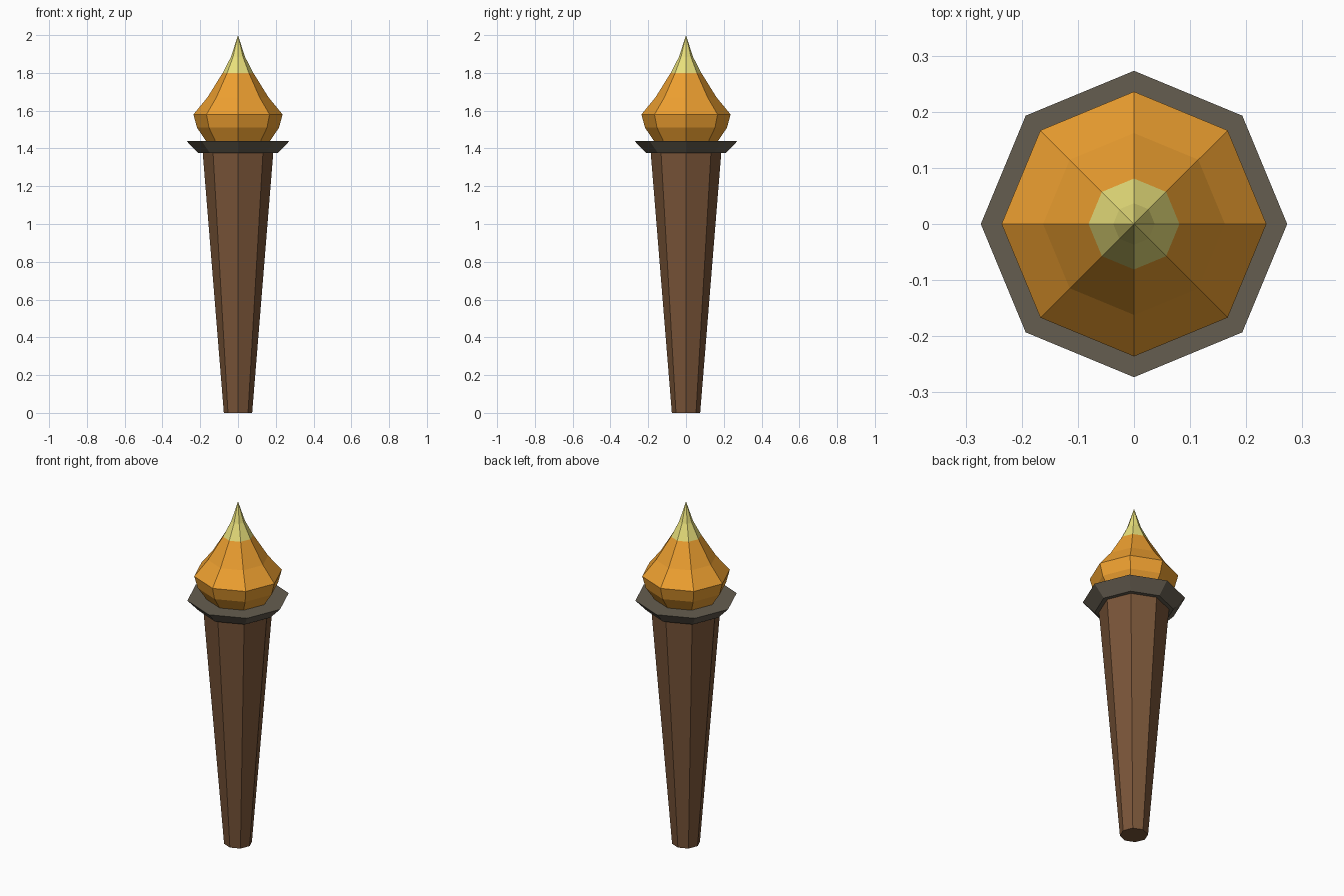
import bpy, bmesh
from math import cos, sin, pi

if "Cube" in bpy.data.objects:
    bpy.data.objects.remove(bpy.data.objects["Cube"])

SIDES = 8


def material(name, rgb):
    m = bpy.data.materials.new(name)
    m.diffuse_color = (*rgb, 1)
    m.use_nodes = True
    m.node_tree.nodes["Principled BSDF"].inputs["Base Color"].default_value = m.diffuse_color
    return m


def turned(name, profile, mat, cap_bottom=True, cap_top=True):
    """Octagonal solid from (radius, z) rings, corners on the axes."""
    bm = bmesh.new()
    rings = []
    for r, z in profile:
        if r == 0:
            rings.append([bm.verts.new((0, 0, z))])
        else:
            rings.append([bm.verts.new((r * cos(2 * pi * i / SIDES), r * sin(2 * pi * i / SIDES), z))
                          for i in range(SIDES)])
    for low, high in zip(rings, rings[1:]):
        for i in range(SIDES):
            j = (i + 1) % SIDES
            if len(high) == 1:
                bm.faces.new((low[i], low[j], high[0]))
            else:
                bm.faces.new((low[i], low[j], high[j], high[i]))
    if cap_bottom:
        bm.faces.new(rings[0][::-1])
    if cap_top and len(rings[-1]) > 1:
        bm.faces.new(rings[-1])
    mesh = bpy.data.meshes.new(name)
    bm.to_mesh(mesh)
    bm.free()
    mesh.materials.append(mat)
    obj = bpy.data.objects.new(name, mesh)
    bpy.context.collection.objects.link(obj)
    return obj


wood = material("wood", (0.19, 0.09, 0.04))
iron = material("iron", (0.13, 0.11, 0.08))
orange = material("flame_orange", (0.85, 0.35, 0.03))
yellow = material("flame_yellow", (0.82, 0.75, 0.2))

# Tapered handle
turned("handle", [(0.075, 0), (0.187, 1.38)], wood, cap_top=False)

# Flared collar
turned("collar", [(0.21, 1.375), (0.273, 1.44)], iron)

# Flame body and bright tip
turned("flame_body", [(0.17, 1.44), (0.217, 1.51), (0.236, 1.58), (0.162, 1.67), (0.081, 1.80)],
       orange, cap_bottom=False, cap_top=False)
turned("flame_tip", [(0.081, 1.80), (0.037, 1.885), (0, 2.0)], yellow, cap_bottom=False)
